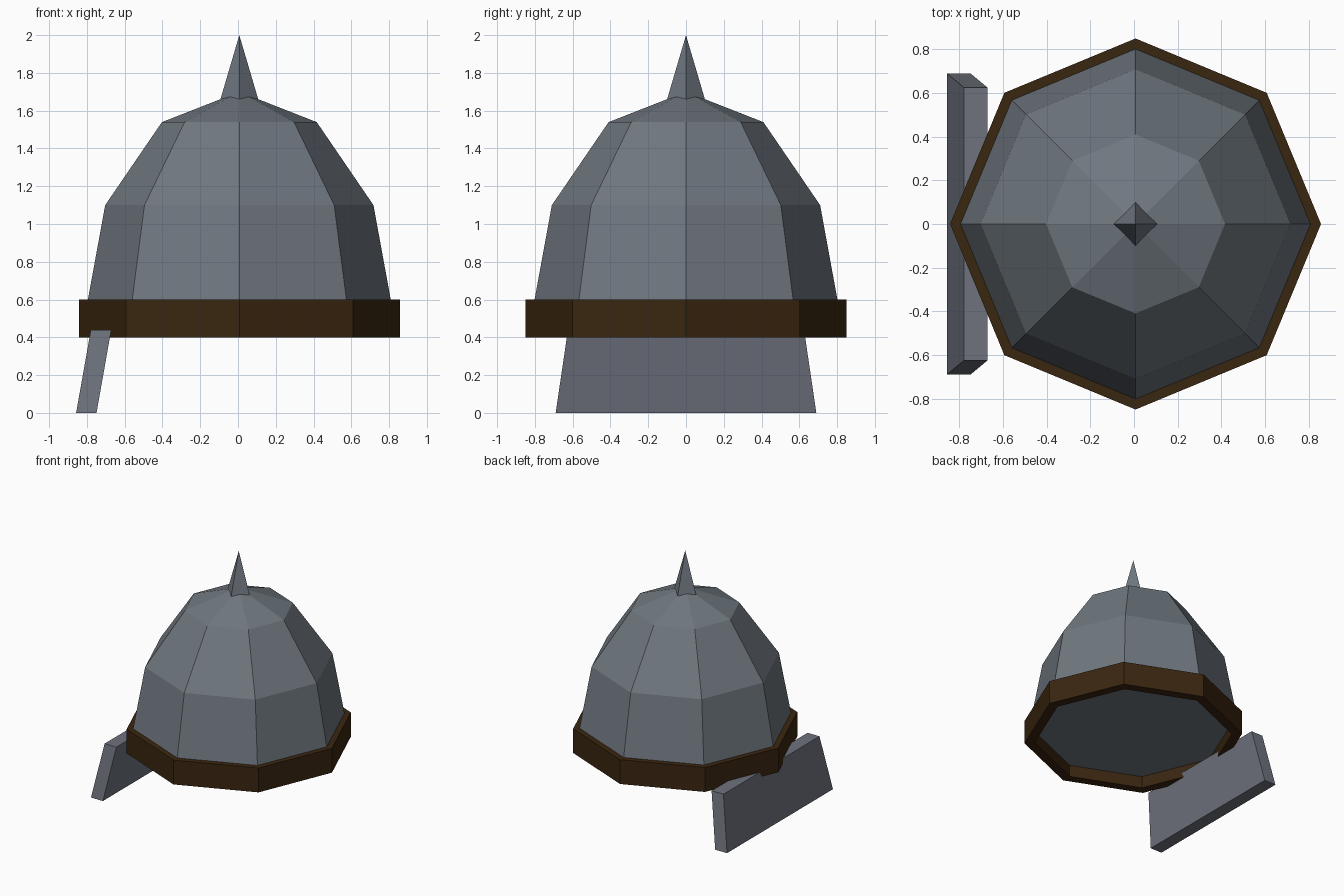
import bpy, bmesh
from math import sin, cos, pi

if "Cube" in bpy.data.objects:
    bpy.data.objects.remove(bpy.data.objects["Cube"])

CX = 0.007   # helmet axis, offset so the whole model is centred


def material(name, rgb):
    m = bpy.data.materials.new(name)
    m.diffuse_color = (*rgb, 1)
    m.use_nodes = True
    m.node_tree.nodes["Principled BSDF"].inputs["Base Color"].default_value = m.diffuse_color
    return m


steel = material("steel", (0.16, 0.187, 0.214))
guard_steel = material("guard_steel", (0.156, 0.17, 0.204))
leather = material("dark_leather", (0.042, 0.019, 0.005))


def lathe(name, profile, sides, mat, closed=False):
    """Revolve (radius, z) points; radius 0 gives a tip, open ends get capped."""
    bm = bmesh.new()
    rings = []
    for r, z in profile:
        n = sides if r else 1
        rings.append([bm.verts.new((CX + r * cos(2 * pi * i / sides),
                                    r * sin(2 * pi * i / sides), z)) for i in range(n)])
    pairs = list(zip(rings, rings[1:]))
    if closed:
        pairs.append((rings[-1], rings[0]))
    else:
        bm.faces.new(rings[0][::-1])
    for a, b in pairs:
        for i in range(sides):
            j = (i + 1) % sides
            if len(b) == 1:
                bm.faces.new((a[i], a[j], b[0]))
            else:
                bm.faces.new((a[i], a[j], b[j], b[i]))
    return finish(name, bm, mat)


def finish(name, bm, mat):
    bmesh.ops.recalc_face_normals(bm, faces=bm.faces)
    mesh = bpy.data.meshes.new(name)
    bm.to_mesh(mesh)
    bm.free()
    mesh.materials.append(mat)
    ob = bpy.data.objects.new(name, mesh)
    bpy.context.collection.objects.link(ob)
    return ob


# Dome: stretched eight-sided hemisphere, closed underneath
dome = [(0.82 * cos(a * pi / 6), 0.5 + 1.2 * sin(a * pi / 6)) for a in range(3)]
lathe("dome", dome + [(0, 1.7)], 8, steel)

# Spike: four-sided pyramid on the crown
lathe("spike", [(0.103, 1.65), (0, 2.0)], 4, steel)

# Brim band: octagonal ring
lathe("brim_band", [(0.85, 0.4), (0.85, 0.6), (0.77, 0.6), (0.77, 0.4)], 8, leather, closed=True)

# Neck guard: slanted plate that flares toward the bottom
bm = bmesh.new()
bmesh.ops.create_cube(bm, size=1)
for v in bm.verts:
    top = v.co.z > 0
    v.co.x = (-0.725 if top else -0.803) + v.co.x * 0.108
    v.co.y *= 1.25 if top else 1.38
    v.co.z = 0.44 if top else 0
finish("neck_guard", bm, guard_steel)
